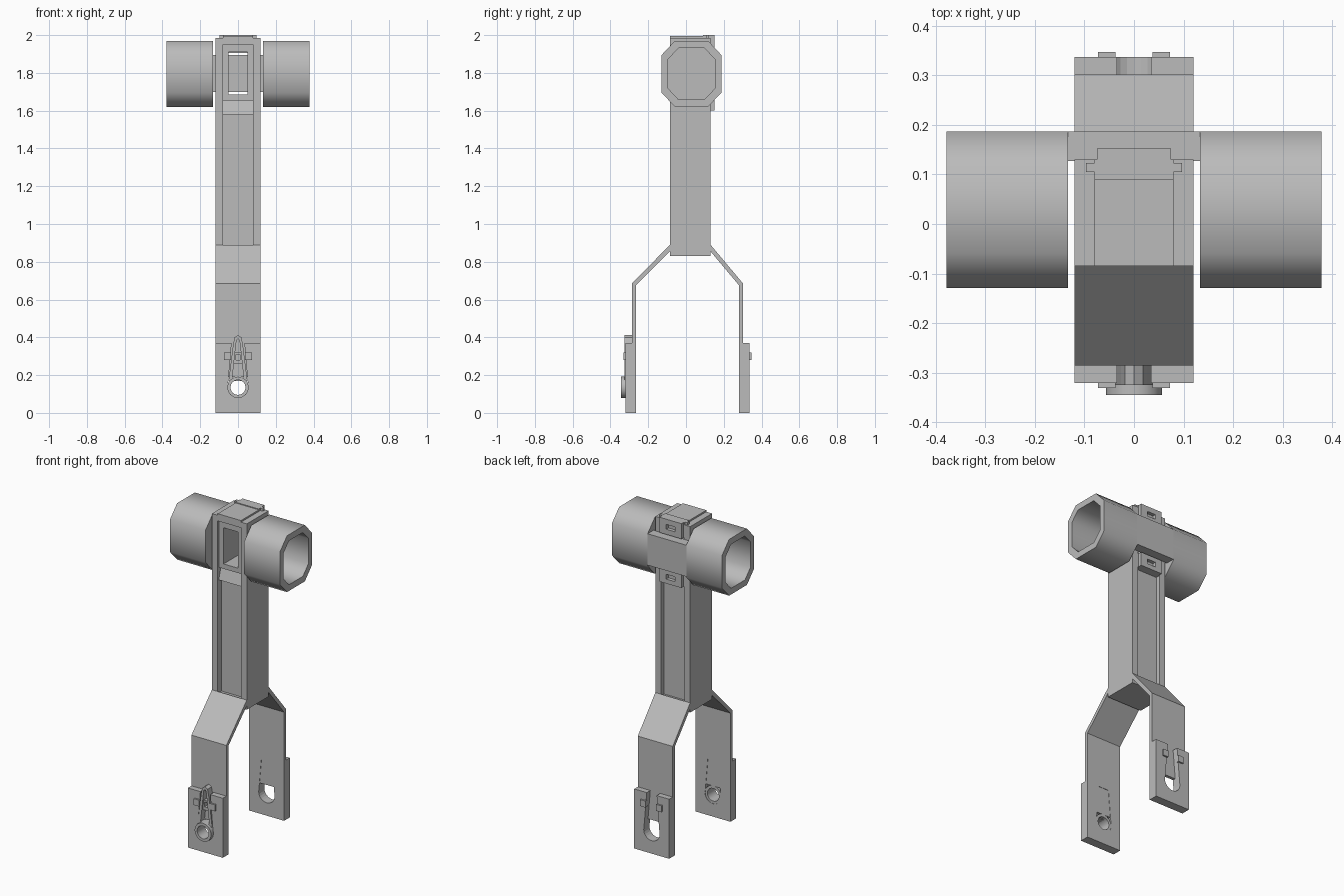
import bpy, bmesh, math

if "Cube" in bpy.data.objects:
    bpy.data.objects.remove(bpy.data.objects["Cube"])

grey = bpy.data.materials.new("plain grey")
grey.diffuse_color = (0.5, 0.5, 0.5, 1)
grey.use_nodes = True
grey.node_tree.nodes["Principled BSDF"].inputs["Base Color"].default_value = grey.diffuse_color


def finish(name, bm, smooth=None):
    bmesh.ops.recalc_face_normals(bm, faces=bm.faces)
    me = bpy.data.meshes.new(name)
    bm.to_mesh(me)
    bm.free()
    me.materials.append(grey)
    ob = bpy.data.objects.new(name, me)
    bpy.context.collection.objects.link(ob)
    if smooth:
        bpy.ops.object.select_all(action='DESELECT')
        ob.select_set(True)
        bpy.context.view_layer.objects.active = ob
        bpy.ops.object.shade_smooth_by_angle(angle=math.radians(smooth))
    return ob


def place(axis, p, t):
    """2D point p swept to t along axis: x -> (y,z) profile, y -> (x,z) profile."""
    return (t, p[0], p[1]) if axis == 'x' else (p[0], t, p[1])


def prism(name, pts, axis, a, b, smooth=None):
    bm = bmesh.new()
    f = bm.faces.new([bm.verts.new(place(axis, p, a)) for p in pts])
    g = bmesh.ops.extrude_face_region(bm, geom=[f])
    d = place(axis, (0, 0), b - a)
    bmesh.ops.translate(bm, vec=d, verts=[v for v in g['geom'] if isinstance(v, bmesh.types.BMVert)])
    return finish(name, bm, smooth)


def strips(name, rings, smooth=None, closed=False, caps=False):
    """Bridge successive rings of 3D points; closed joins last to first."""
    bm = bmesh.new()
    rs = [[bm.verts.new(p) for p in r] for r in rings]
    n = len(rs[0])
    for k in range(len(rs) if closed else len(rs) - 1):
        r, q = rs[k], rs[(k + 1) % len(rs)]
        for i in range(n):
            j = (i + 1) % n
            bm.faces.new((r[i], r[j], q[j], q[i]))
    if caps:
        bm.faces.new(rs[0])
        bm.faces.new(rs[-1])
    return finish(name, bm, smooth)


def box(name, x0, x1, y0, y1, z0, z1):
    return prism(name, [(x0, z0), (x1, z0), (x1, z1), (x0, z1)], 'y', y0, y1)


def loop(name, outer, inner, y0, y1, smooth=None):
    """Flat plate with a hole, standing in the xz plane."""
    return strips(name, [[place('y', p, y) for p in pts] for pts, y in
                         ((outer, y0), (outer, y1), (inner, y1), (inner, y0))], smooth, closed=True)


def rect(x, z0, z1):
    return [(-x, z0), (x, z0), (x, z1), (-x, z1)]


# Column: two side rails, a recessed web and a foot
for s, side in ((-1, "left"), (1, "right")):
    a, b = sorted((s * 0.08, s * 0.12))
    box("column_rail_" + side, a, b, -0.085, 0.13, 0.83, 1.985)
box("column_web", -0.08, 0.08, -0.05, 0.1, 0.83, 1.6)
box("column_foot", -0.08, 0.08, -0.085, 0.13, 0.83, 0.88)

# Head: window frame, sloping sill and cap
loop("window_frame", rect(0.08, 1.655, 1.955), rect(0.05, 1.685, 1.91), -0.07, 0.1)
prism("window_sill", [(-0.075, 1.58), (0.1, 1.58), (0.1, 1.66), (-0.05, 1.66)], 'x', -0.08, 0.08)
box("head_cap", -0.12, 0.12, -0.085, 0.13, 1.95, 1.985)
box("cap_top", -0.08, 0.08, -0.085, 0.105, 1.98, 1.995)
box("cap_lip", -0.097, 0.097, 0.105, 0.123, 1.95, 2.0)

# Rear clips above and below the cross band
for nm, z0, z1 in (("upper", 1.905, 2.0), ("lower", 1.6, 1.685)):
    zc = (z0 + z1) / 2
    loop("rear_clip_" + nm, rect(0.075, z0, z1), rect(0.03, zc - 0.015, zc + 0.015), 0.1, 0.152)
    box("rear_clip_back_" + nm, -0.08, 0.08, 0.09, 0.13, z0, z1)

# Cross band joining the two cups at the rear
box("cross_band", -0.134, 0.134, 0.127, 0.187, 1.7, 1.895)


# Octagonal hollow cups
def octagon(x, k):
    h, v, a, b = 0.158, 0.175, 0.0875, 0.1
    pts = [(a, v), (h, b), (h, -b), (a, -v), (-a, -v), (-h, -b), (-h, b), (-a, v)]
    return [(x, 0.029 + k * y, 1.795 + k * z) for y, z in pts]


for s, side in ((-1, "left"), (1, "right")):
    strips("cup_" + side, [octagon(s * x, k) for x, k in
                           ((0.133, 1), (0.378, 1), (0.378, 0.78), (0.16, 0.78))],
           smooth=50, caps=True)


# Fork legs
def arc(r, a0, a1, n, cz=0.135):
    return [(r * math.cos(math.radians(a0 + (a1 - a0) * i / n)),
             cz + r * math.sin(math.radians(a0 + (a1 - a0) * i / n))) for i in range(n + 1)]


for nm, s, root, inner in (("front", -1, -0.085, -0.265), ("rear", 1, 0.13, 0.281)):
    outer, face = inner + s * 0.021, inner + s * 0.056
    # bent strap
    prism(nm + "_leg_strap", [(root, 0.89), (outer, 0.685), (outer, 0.36), (inner, 0.36),
                              (inner, 0.675), (root, 0.855)], 'x', -0.12, 0.12)
    # tongue that fills the slot above the hole
    prism(nm + "_leg_tongue", [(-0.05, 0.19), (0.05, 0.19), (0.034, 0.37), (-0.034, 0.37)],
          'y', inner + s * 0.002, outer)
    # end plate with keyhole slot
    prism(nm + "_end_plate", [(-0.12, 0), (0.12, 0), (0.12, 0.37), (0.034, 0.37)]
          + arc(0.055, 15, -195, 14) + [(-0.034, 0.37), (-0.12, 0.37)], 'y', inner, face)
    # small lugs beside the slot
    for x in (-0.055, 0.055):
        box(nm + "_lug", x - 0.018, x + 0.018, face - 0.01, face + 0.01, 0.28, 0.32)

# Latch on the front leg: ring and tapered loop
full = arc(1, 0, 337.5, 15, 0)
loop("latch_ring", [(0.057 * x, 0.135 + 0.057 * z) for x, z in full],
     [(0.04 * x, 0.135 + 0.04 * z) for x, z in full], -0.345, -0.267, 40)
loop("latch_loop", [(-0.05, 0.17), (0.05, 0.17), (0.026, 0.36), (0.018, 0.4), (0, 0.412), (-0.018, 0.4), (-0.026, 0.36)],
     [(-0.03, 0.187), (0.03, 0.187), (0.012, 0.35), (0.008, 0.385), (0, 0.392), (-0.008, 0.385), (-0.012, 0.35)],
     -0.325, -0.286)
loop("latch_bridge", rect(0.03, 0.26, 0.32), [(-0.01, 0.28), (0.01, 0.28), (0.01, 0.31), (-0.01, 0.31)], -0.315, -0.286)
